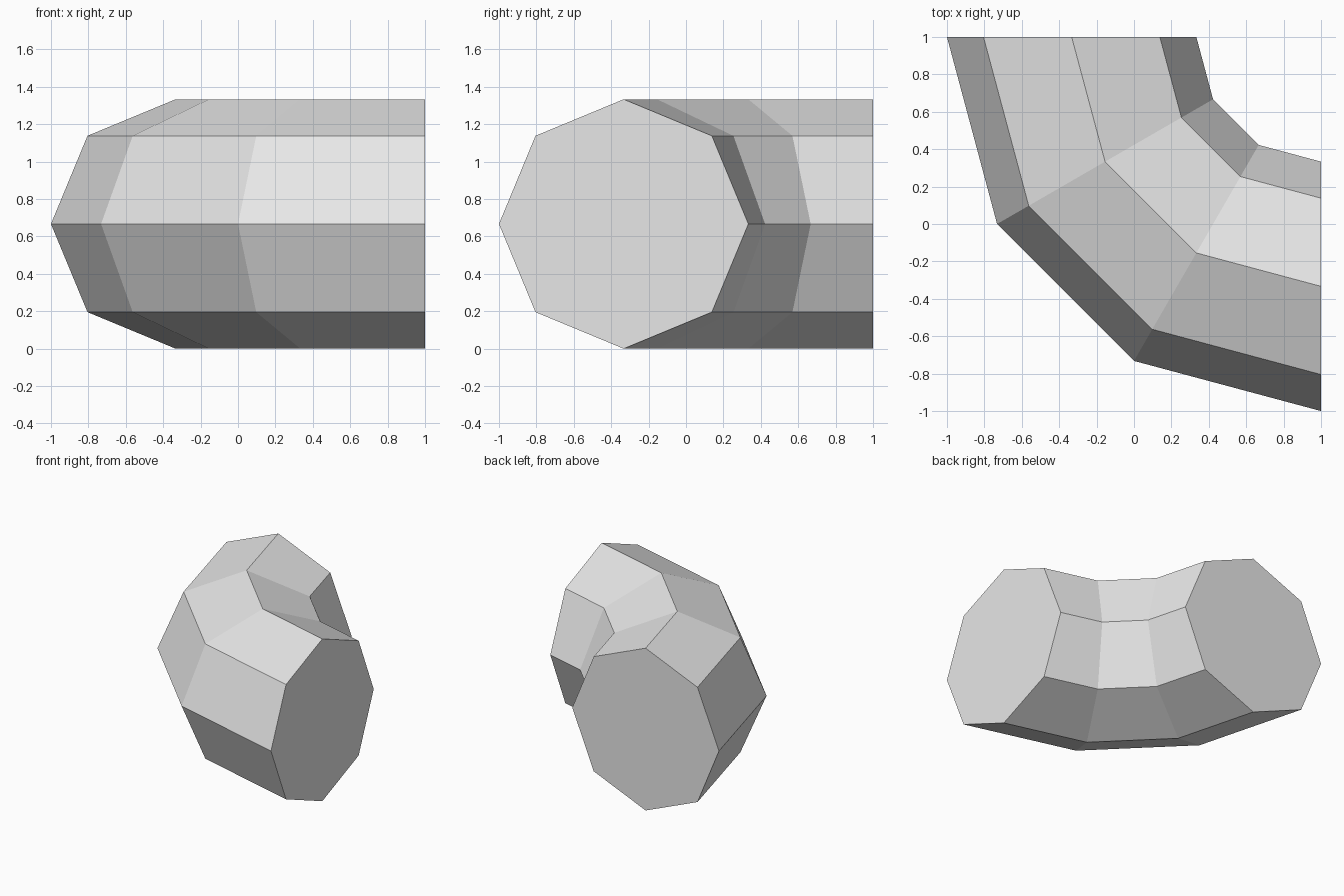
import bpy, bmesh, math
from mathutils import Vector

default = bpy.data.objects.get("Cube")
if default:
    bpy.data.objects.remove(default, do_unlink=True)

TUBE_R = 2 / 3          # octagonal cross-section radius
BEND_R = 4 / 3          # radius of the bend's centre line
PIVOT = Vector((1, 1, 0))
SIDES, STEPS = 8, 3

# Plain grey material
grey = bpy.data.materials.new("light_grey")
grey.use_nodes = True
colour = (0.8, 0.8, 0.8, 1)
grey.diffuse_color = colour
grey.node_tree.nodes["Principled BSDF"].inputs["Base Color"].default_value = colour

# Octagonal end section, facing +x
bm = bmesh.new()
ring = []
for i in range(SIDES):
    a = math.tau * i / SIDES
    ring.append(bm.verts.new((1, 1 - BEND_R + TUBE_R * math.cos(a),
                              TUBE_R + TUBE_R * math.sin(a))))
start_cap = bm.faces.new(ring)

# Sweep the section a quarter turn around the pivot
result = bmesh.ops.spin(bm, geom=list(start_cap.edges), cent=PIVOT, axis=(0, 0, 1),
                        angle=-math.pi / 2, steps=STEPS, use_duplicate=False)

# Close the far end
end_edges = [e for e in result["geom_last"] if isinstance(e, bmesh.types.BMEdge)]
bmesh.ops.contextual_create(bm, geom=end_edges)
bmesh.ops.recalc_face_normals(bm, faces=bm.faces)

mesh = bpy.data.meshes.new("elbow_pipe")
bm.to_mesh(mesh)
bm.free()
mesh.materials.append(grey)
elbow = bpy.data.objects.new("elbow_pipe", mesh)
bpy.context.collection.objects.link(elbow)
